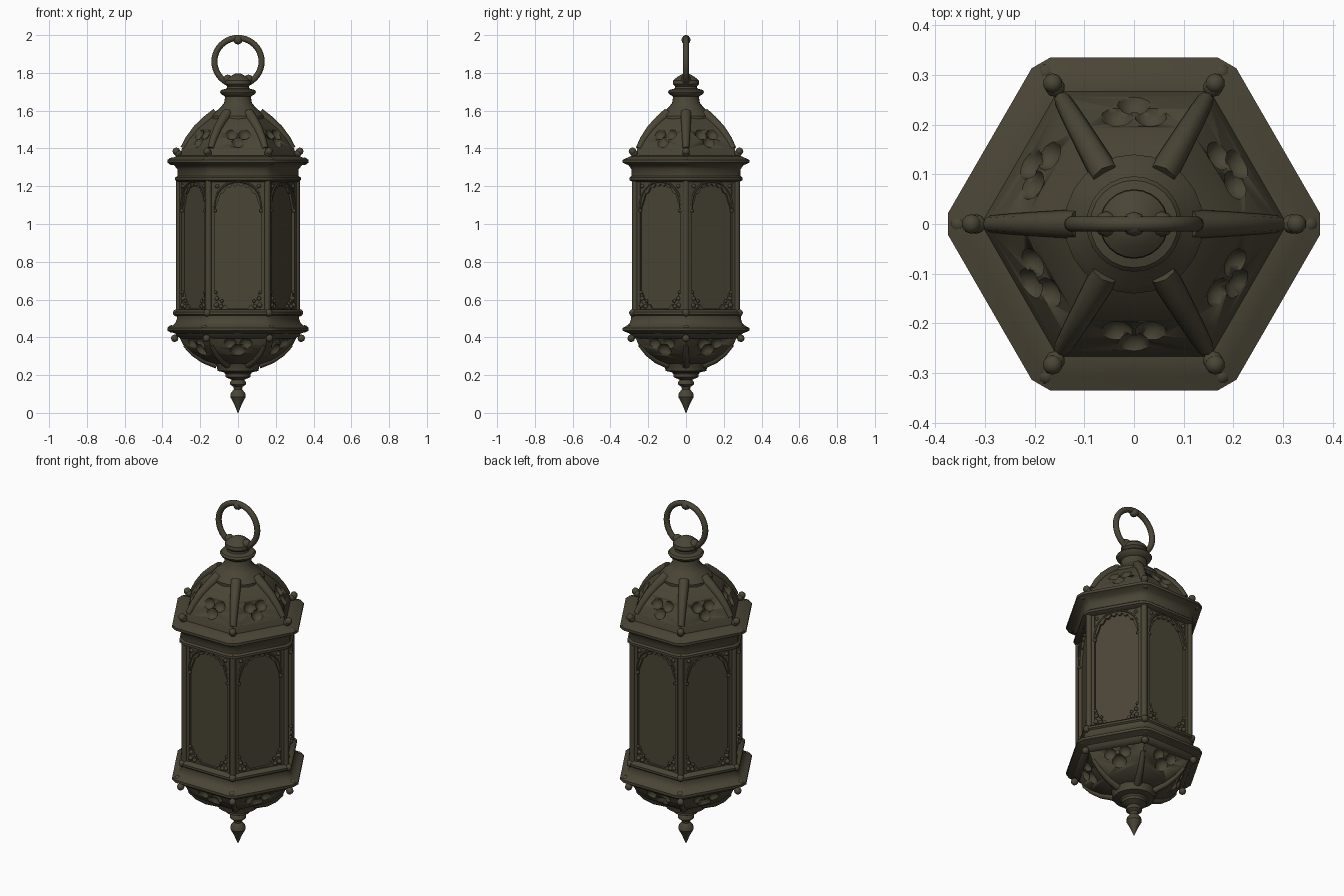
import bpy, bmesh, math
from mathutils import Vector

if "Cube" in bpy.data.objects:
    bpy.data.objects.remove(bpy.data.objects["Cube"])

metal = bpy.data.materials.new("dark bronze")
metal.diffuse_color = (0.068, 0.059, 0.036, 1)
metal.use_nodes = True
metal.node_tree.nodes["Principled BSDF"].inputs["Base Color"].default_value = metal.diffuse_color
H = math.cos(math.pi / 6)


def finish(bm, name, angle=35):
    bmesh.ops.recalc_face_normals(bm, faces=bm.faces)
    me = bpy.data.meshes.new(name)
    bm.to_mesh(me)
    bm.free()
    ob = bpy.data.objects.new(name, me)
    bpy.context.collection.objects.link(ob)
    me.materials.append(metal)
    bpy.ops.object.select_all(action='DESELECT')
    ob.select_set(True)
    bpy.context.view_layer.objects.active = ob
    bpy.ops.object.shade_smooth_by_angle(angle=math.radians(angle))
    return ob


def loft(bm, rings):
    """Skin a list of equal-length point rings and cap both ends."""
    rows = [[bm.verts.new(p) for p in r] for r in rings]
    n = len(rows[0])
    for a, b in zip(rows, rows[1:]):
        for i in range(n):
            bm.faces.new((a[i], a[(i + 1) % n], b[(i + 1) % n], b[i]))
    bm.faces.new(rows[0][::-1])
    bm.faces.new(rows[-1])


def hex_ring(r, z, cut):
    pts = [Vector((r * math.cos(k * math.pi / 3), r * math.sin(k * math.pi / 3), z)) for k in range(6)]
    if not cut:
        return pts
    out = []
    for k, p in enumerate(pts):
        for q in (pts[k - 1], pts[(k + 1) % 6]):
            out.append(p + (q - p).normalized() * cut)
    return out


def hex_body(name, profile, cut=0.0):
    bm = bmesh.new()
    loft(bm, [hex_ring(r, z, cut) for r, z in profile])
    return finish(bm, name)


def turned(name, profile, n=24):
    bm = bmesh.new()
    loft(bm, [[(r * math.cos(i * math.tau / n), r * math.sin(i * math.tau / n), z) for i in range(n)]
              for r, z in profile])
    return finish(bm, name)


def tube(bm, pts, radii, n=8, closed=False):
    """Sweep a circle along points."""
    pts = [Vector(p) for p in pts]
    m, rings = len(pts), []
    for i, p in enumerate(pts):
        a, b = (pts[i - 1], pts[(i + 1) % m]) if closed else (pts[max(i - 1, 0)], pts[min(i + 1, m - 1)])
        t = (b - a).normalized()
        out = Vector((p.x, p.y, 0)).normalized()
        if abs(t.dot(out)) > 0.97 or out.length < 0.5:
            out = Vector((0, 0, 1))
        s = t.cross(out).normalized()
        o = s.cross(t)
        rings.append([p + (s * math.cos(j * math.tau / n) + o * math.sin(j * math.tau / n)) * radii[i]
                      for j in range(n)])
    if closed:
        rings.append(rings[0])
    loft(bm, rings)
    if closed:
        bmesh.ops.remove_doubles(bm, verts=bm.verts, dist=1e-6)
        bmesh.ops.delete(bm, geom=[f for f in bm.faces if len(f.verts) > 4], context='FACES_ONLY')


def ball(bm, p, r, sub=2):
    geo = bmesh.ops.create_icosphere(bm, subdivisions=sub, radius=r)
    bmesh.ops.translate(bm, verts=geo['verts'], vec=Vector(p))


def on_face(k, u, d, z):
    """Point on side k: u along the side, d out from the axis."""
    a = math.radians(30 + 60 * k)
    return Vector((d * math.cos(a) - u * math.sin(a), d * math.sin(a) + u * math.cos(a), z))


def corner(k, r, z):
    return Vector((r * math.cos(k * math.pi / 3), r * math.sin(k * math.pi / 3), z))


def radius_at(profile, z):
    pr = sorted(profile, key=lambda p: p[1])
    for (r0, z0), (r1, z1) in zip(pr, pr[1:]):
        if z0 <= z <= z1:
            return r0 + (r1 - r0) * (z - z0) / (z1 - z0)
    return pr[0][0] if z < pr[0][1] else pr[-1][0]


def scoop(shell, spots, profile):
    """Hollow a lobed recess into every side of a shell."""
    bm = bmesh.new()
    for k in range(6):
        for u, z, r in spots:
            ball(bm, on_face(k, u, radius_at(profile, z) * H + r * 0.35, z), r)
    cutter = finish(bm, "recess_cutter")
    cutter.hide_render = True
    mod = shell.modifiers.new("recesses", 'BOOLEAN')
    mod.operation, mod.object, mod.solver, mod.use_self = 'DIFFERENCE', cutter, 'EXACT', True
    bpy.context.view_layer.objects.active = shell
    bpy.ops.object.modifier_apply(modifier=mod.name)
    bpy.data.objects.remove(cutter)


# Bottom finial and collar
turned("bottom_finial", [(0.002, 0), (0.02, 0.045), (0.041, 0.085), (0.038, 0.105), (0.022, 0.125),
       (0.024, 0.138), (0.042, 0.15), (0.042, 0.163), (0.034, 0.175), (0.066, 0.19), (0.066, 0.205),
       (0.075, 0.215), (0.108, 0.222), (0.112, 0.245), (0.125, 0.27)])

# Lower bowl and upper dome
bowl = [(0.12, 0.255), (0.19, 0.28), (0.245, 0.315), (0.29, 0.36), (0.32, 0.42)]
dome = [(0.312, 1.345), (0.297, 1.40), (0.267, 1.45), (0.222, 1.505), (0.17, 1.55), (0.12, 1.585)]
scoop(hex_body("lower_bowl", bowl), [(0, 0.325, 0.042), (-0.042, 0.362, 0.036), (0.042, 0.362, 0.036)], bowl)
scoop(hex_body("roof_dome", dome), [(0, 1.438, 0.036), (-0.034, 1.478, 0.034), (0.034, 1.478, 0.034)], dome)

# Ribs ending in knobs
for name, prof, rad, tip in (("dome_ribs", dome[::-1], 0.026, (0.327, 1.385)),
                             ("bowl_ribs", bowl, 0.018, (0.335, 0.395))):
    bm = bmesh.new()
    path = prof[:-1]
    for k in range(6):
        m = len(path)
        tube(bm, [corner(k, r - 0.008, z) for r, z in path], [rad * (1.15 - 0.5 * i / (m - 1)) for i in range(m)])
        ball(bm, corner(k, *tip), 0.02)
    finish(bm, name, 50)

# Hexagonal rims with clipped corners
hex_body("lower_rim", [(0.31, 0.395), (0.335, 0.405), (0.345, 0.42), (0.387, 0.435), (0.387, 0.45),
         (0.36, 0.462), (0.343, 0.478), (0.335, 0.50), (0.335, 0.515), (0.345, 0.522), (0.345, 0.535),
         (0.325, 0.548)], 0.025)
hex_body("upper_rim", [(0.325, 1.222), (0.345, 1.232), (0.345, 1.246), (0.334, 1.254), (0.334, 1.29),
         (0.35, 1.31), (0.387, 1.325), (0.387, 1.34), (0.355, 1.352), (0.335, 1.36), (0.30, 1.362)], 0.025)
bm = bmesh.new()
for k in range(6):
    for z, r in ((0.445, 0.352), (1.332, 0.352), (0.53, 0.325), (1.375, 0.318)):
        ball(bm, corner(k, r, z), 0.02)
finish(bm, "rim_corner_knobs", 50)

# Recessed window core and corner posts
hex_body("window_panels", [(0.298, 0.50), (0.298, 1.26)])
bm = bmesh.new()
for k in range(6):
    tube(bm, [corner(k, 0.311, z) for z in (0.52, 1.25)], [0.017, 0.017], 10)
finish(bm, "corner_posts", 50)

# Window frames: stiles, scalloped arch and leafy lower corners
W, N = 0.122, 48


def arch_z(u):
    s = min(abs(u) / W, 1)
    return 1.06 + 0.155 * (1 - s ** 2.4) ** 0.6 - 0.016 * abs(math.sin(s * math.pi * 4))


def sill_z(u):
    s = abs(u) / W
    t = max(0, (s - 0.45) / 0.55)
    return 0.555 + 0.085 * t ** 2 + 0.016 * abs(math.sin(t * math.pi * 3))


def slab(bm, k, quads, d0, d1):
    for q in quads:
        loft(bm, [[on_face(k, u, d, z) for u, z in q] for d in (d0, d1)])


bm = bmesh.new()
us = [W * (2 * i / N - 1) for i in range(N + 1)]
for k in range(6):
    q = [((s * W, 0.53), (s * 0.16, 0.53), (s * 0.16, 1.24), (s * W, 1.24)) for s in (-1, 1)]
    slab(bm, k, q, 0.25, 0.276)
    q = []
    for a, b in zip(us, us[1:]):
        q.append(((a, arch_z(a)), (b, arch_z(b)), (b, 1.24), (a, 1.24)))
        q.append(((a, 0.53), (b, 0.53), (b, sill_z(b)), (a, sill_z(a))))
    slab(bm, k, q, 0.25, 0.271)
bmesh.ops.remove_doubles(bm, verts=bm.verts, dist=1e-5)
# drop the hidden walls shared by neighbouring slices
seen = {}
for f in bm.faces:
    seen.setdefault(frozenset(f.verts), []).append(f)
bmesh.ops.delete(bm, geom=[f for g in seen.values() if len(g) > 1 for f in g], context='FACES_ONLY')
finish(bm, "window_frames")

# Raised arch moulding and leaf sprigs
bm = bmesh.new()
for k in range(6):
    arc = [(W * 1.04 * math.cos(t), 1.07 + 0.155 * math.sin(t) ** 0.8) for t in
           [math.pi * i / 24 for i in range(25)]]
    tube(bm, [on_face(k, u, 0.273, z) for u, z in arc], [0.006] * 25, 6)
    for s in (-1, 1):
        for u, z, r in ((0.115, 0.57, 0.015), (0.09, 0.563, 0.013), (0.112, 0.605, 0.013),
                        (0.085, 0.592, 0.01), (0.118, 0.638, 0.01), (0.122, 1.07, 0.011), (0.11, 1.20, 0.012)):
            ball(bm, on_face(k, s * u, 0.272, z), r, 1)
finish(bm, "arch_moulding_and_leaves", 50)

# Neck and cap above the dome
turned("neck", [(0.14, 1.555), (0.14, 1.572), (0.125, 1.59), (0.095, 1.615), (0.074, 1.64), (0.068, 1.675),
       (0.09, 1.688), (0.096, 1.70), (0.088, 1.71), (0.06, 1.717), (0.058, 1.728), (0.07, 1.74),
       (0.068, 1.76), (0.045, 1.78), (0.012, 1.797)])

# Hanging ring with top bead and bottom clasp
bm = bmesh.new()
ring = [(0.125 * math.cos(i * math.tau / 40), 0, 1.86 + 0.125 * math.sin(i * math.tau / 40)) for i in range(40)]
bmesh.ops.create_circle  # ring is swept around its own centre
rows = []
for x, y, z in ring:
    o = Vector((x, 0, z - 1.86)).normalized()
    c = Vector((x, y, z))
    rows.append([bm.verts.new(c + o * 0.016 * math.cos(j * math.tau / 10)
                              + Vector((0, 1, 0)) * 0.016 * math.sin(j * math.tau / 10)) for j in range(10)])
for i in range(40):
    a, b = rows[i], rows[(i + 1) % 40]
    for j in range(10):
        bm.faces.new((a[j], a[(j + 1) % 10], b[(j + 1) % 10], b[j]))
ball(bm, (0, 0, 1.975), 0.025)
for s in (-1, 1):
    ball(bm, (s * 0.055, 0, 1.765), 0.026)
finish(bm, "hanging_ring", 50)
